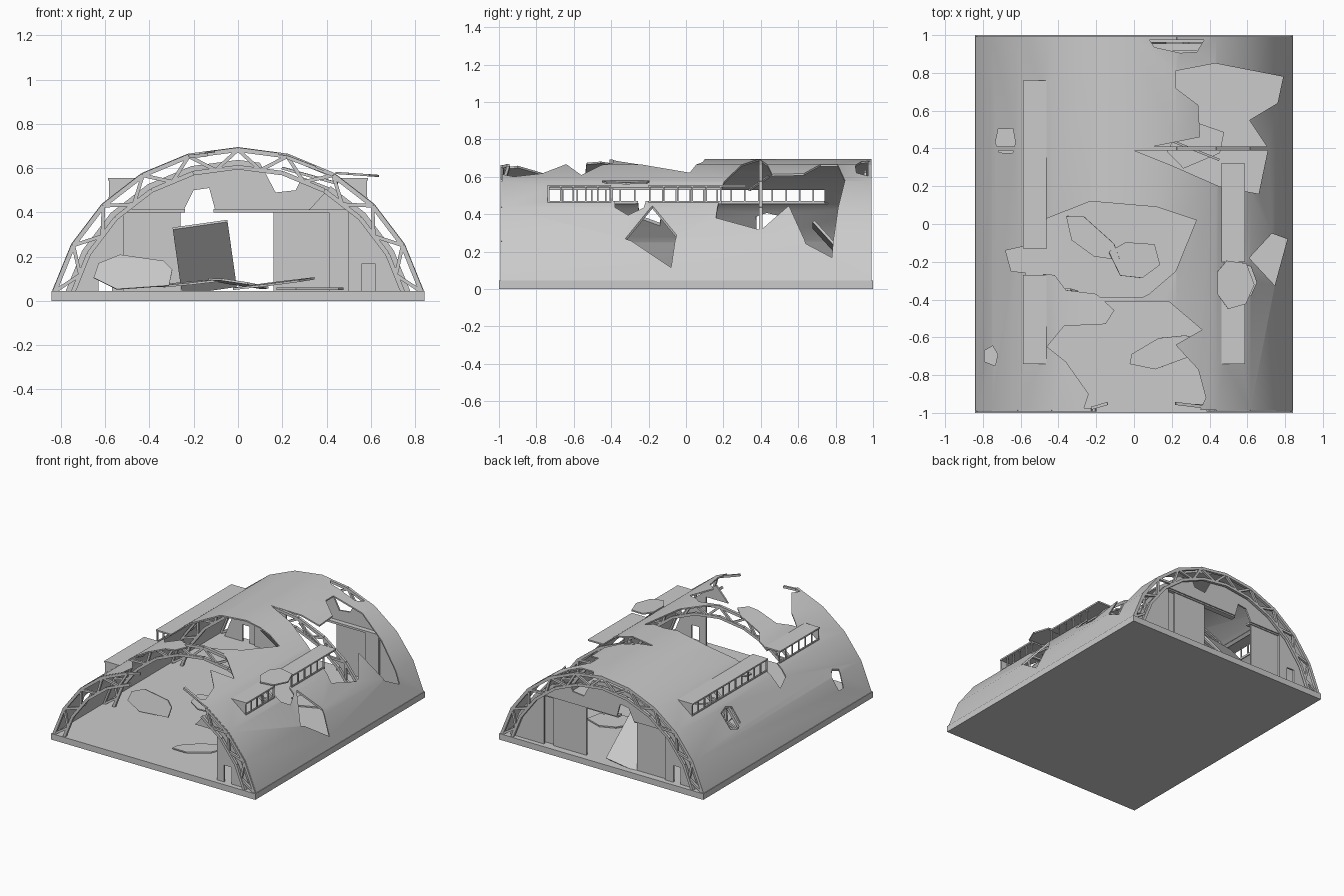
import bpy, bmesh, math, random
from mathutils import Vector, Euler

if "Cube" in bpy.data.objects:
    bpy.data.objects.remove(bpy.data.objects["Cube"])

R, CZ, HALF, N = 0.868, -0.173, math.radians(75.4), 10
FLOOR = 0.045
random.seed(4)


def arc_pt(r, k):
    a = -HALF + 2 * HALF * k / N
    return (r * math.sin(a), CZ + r * math.cos(a))


def arc(r):
    return [arc_pt(r, k) for k in range(N + 1)]


def finish(bm, name):
    bmesh.ops.recalc_face_normals(bm, faces=bm.faces[:])
    me = bpy.data.meshes.new(name)
    bm.to_mesh(me)
    bm.free()
    ob = bpy.data.objects.new(name, me)
    bpy.context.collection.objects.link(ob)
    return ob


def prism(name, pts, axis, a, b):
    """Extrude a 2D outline along y (outline in xz) or z (outline in xy)."""
    bm = bmesh.new()
    put = (lambda p, t: (p[0], t, p[1])) if axis == 'Y' else (lambda p, t: (p[0], p[1], t))
    lo = [bm.verts.new(put(p, a)) for p in pts]
    hi = [bm.verts.new(put(p, b)) for p in pts]
    bm.faces.new(lo)
    bm.faces.new(hi)
    n = len(pts)
    for i in range(n):
        bm.faces.new((lo[i], lo[(i + 1) % n], hi[(i + 1) % n], hi[i]))
    return finish(bm, name)


def rect(x0, x1, z0, z1):
    return [(x0, z0), (x1, z0), (x1, z1), (x0, z1)]


def ragged(x, y, rx, ry, n):
    """Irregular n-sided outline around a centre."""
    out = []
    for i in range(n):
        a, s = math.tau * (i + random.uniform(-.2, .2)) / n, random.uniform(.85, 1.1)
        out.append((x + rx * s * math.cos(a), y + ry * s * math.sin(a)))
    return out


def cut(ob, pts, axis='Z', a=0.06, b=1.2):
    cutter = prism("cutter", pts, axis, a, b)
    cutter.hide_render = True
    m = ob.modifiers.new("cut", 'BOOLEAN')
    m.operation, m.solver, m.object = 'DIFFERENCE', 'EXACT', cutter
    dg = bpy.context.evaluated_depsgraph_get()
    me = bpy.data.meshes.new_from_object(ob.evaluated_get(dg))
    ob.modifiers.clear()
    ob.data = me
    bpy.data.objects.remove(cutter)


def bar(bm, p, q, w=0.016):
    p, q = Vector(p), Vector(q)
    rot = (q - p).to_track_quat('X', 'Z').to_matrix().to_4x4()
    for v in bmesh.ops.create_cube(bm, size=1)['verts']:
        v.co = (p + q) / 2 + rot @ Vector((v.co.x * (q - p).length, v.co.y * w, v.co.z * w))


def box(bm, *lim):
    for v in bmesh.ops.create_cube(bm, size=1)['verts']:
        v.co = [(lim[2 * i] + lim[2 * i + 1]) / 2 + v.co[i] * (lim[2 * i + 1] - lim[2 * i]) for i in range(3)]


def shard(name, loc, rx, ry, n, tilt):
    """Torn flat sheet lying tilted at a place."""
    ob = prism(name, ragged(0, 0, rx, ry, n), 'Z', -.005, .005)
    ob.location = loc
    ob.rotation_euler = Euler([math.radians(t) for t in tilt])


def truss(name, y, segs):
    bm = bmesh.new()
    node = lambda r, k: Vector((arc_pt(r, k)[0], y, arc_pt(r, k)[1]))
    ro, ri = R - .012, R - .091
    for k in segs:
        mid = (node(ri, k) + node(ri, k + 1)) / 2
        bar(bm, node(ro, k), node(ro, k + 1), 0.02)
        bar(bm, node(ri, k), node(ri, k + 1), 0.02)
        bar(bm, node(ro, k), mid)
        bar(bm, mid, node(ro, k + 1))
    finish(bm, name)


# Floor slab
prism("floor_slab", rect(-0.843, 0.843, 0, FLOOR), 'Y', -1, 1)

# Vaulted skin
skin = prism("roof_skin", arc(R) + arc(R - 0.01)[::-1], 'Y', -0.985, 0.993)
# middle roof hole
cut(skin, [(-.46, .03), (-.23, .12), (.12, .09), (.33, .02), (.22, -.25), (.08, -.37), (-.1, -.46),
           (-.2, -.37), (-.36, -.35), (-.42, -.27), (-.65, -.25), (-.68, -.14), (-.5, -.1)])
# front roof hole, open to the front edge
cut(skin, [(0, -.39), (-.1, -.45), (-.15, -.53), (-.37, -.54), (-.46, -.65), (-.36, -.73), (-.24, -.9),
           (-.29, -1.05), (.32, -1.05), (.38, -.92), (.34, -.77), (.22, -.64), (.36, -.56), (.16, -.39)])
# right rear roof hole
cut(skin, [(.22, .81), (.43, .85), (.79, .78), (.76, .64), (.61, .55), (.71, .4), (.66, .16), (.45, .2),
           (.2, .31), (0, .39), (.35, .46), (.34, .63), (.22, .72)])
# small holes and the slots under the window strips
cut(skin, [(.73, -.05), (.812, -.08), (.745, -.325), (.61, -.18)])
cut(skin, ragged(.58, -.3, .08, .1, 6))
cut(skin, ragged(-.68, .44, .06, .075, 6))
cut(skin, ragged(-.76, -.7, .045, .055, 5))
cut(skin, ragged(.23, 1, .17, .11, 8))
for x in (-.528, .528):
    cut(skin, rect(x - .046, x + .046, -.73, .74 if x < 0 else .3))
bpy.context.view_layer.objects.active = skin
skin.select_set(True)
bpy.ops.object.shade_smooth_by_angle(angle=math.radians(20))

# Lattice arches: back and inner ones whole, front one broken at the crown
truss("back_arch_truss", 0.983, range(N))
truss("rear_inner_truss", 0.4, range(N))
truss("front_inner_truss", -0.4, range(N))
truss("front_left_truss", -0.983, range(4))
truss("front_right_truss", -0.983, range(7, N))
bm = bmesh.new()
bar(bm, (-.225, -.975, .652), (-.14, -.95, .66))
bar(bm, (.43, -.975, .57), (.22, -.95, .65))
bar(bm, (.2, .44, .6), (.45, .34, .53), 0.012)
finish(bm, "bent_roof_bars")


# Roof window strips; both are broken in two
def window_strip(name, s, y0, y1, roof_end):
    bm = bmesh.new()
    sx = lambda a, b: sorted((s * a, s * b))
    box(bm, *sx(.46, .587), y0, roof_end, .545, .556)
    box(bm, *sx(.572, .584), y0, y1, .455, .47)
    n = round((y1 - y0) / .075)
    for i in range(n + 1):
        y = y0 + .005 + (y1 - y0 - .01) * i / n
        box(bm, *sx(.573, .583), y - .004, y + .004, .46, .548)
    finish(bm, name)


def window_cap(name, s, y):
    prism(name, [(s * .47, .548), (s * .582, .548), (s * .582, .465)], 'Y', y, y + .01)


window_strip("left_window_strip_front", -1, -.74, -.27, -.27)
window_strip("left_window_strip_rear", -1, -.13, .76, .76)
window_strip("right_window_strip_front", 1, -.74, -.4, -.4)
window_strip("right_window_strip_rear", 1, -.2, .19, .32)
window_cap("left_front_window_cap", -1, -.74)
window_cap("left_rear_window_cap", -1, .75)
window_cap("right_front_window_cap", 1, -.74)

# Back end wall with the wide doorway, side door and damage
wall = prism("back_wall", arc(0.81), 'Y', .952, .964)
for pts in (rect(-.5, .5, 0, .41), rect(-.63, -.57, 0, .17),
            [(-.25, .4), (-.2, .5), (-.13, .51), (-.1, .4)],
            [(.08, .66), (.17, .49), (.26, .5), (.29, .56), (.42, .51), (.41, .6), (.25, .68)]):
    cut(wall, pts, 'Y', .9, 1)
for name, x0, x1, y in (("door_leaf_left", -.52, -.26, .935), ("door_leaf_inner", .16, .43, .935),
                        ("door_leaf_outer", .41, .52, .918)):
    prism(name, rect(x0, x1, FLOOR, .4), 'Y', y, y + .013)
prism("door_rail_left", rect(-.52, -.24, .4, .415), 'Y', .915, .955)
prism("door_rail_right", rect(-.11, .52, .4, .415), 'Y', .915, .955)
leaf = prism("fallen_door_leaf", rect(-.125, .125, 0, .4), 'Y', -.007, .007)
leaf.location = (-.13, .95, .05)
leaf.rotation_euler = (math.radians(42), math.radians(-8), 0)

# Surviving right part of the front end wall
wall = prism("front_wall", arc(0.81), 'Y', -.964, -.952)
for pts in ([(-1, -.2), (.5, -.2), (.5, .41), (.32, .41), (.42, .52), (.43, .9), (-1, .9)],
            rect(.56, .62, 0, .17)):
    cut(wall, pts, 'Y', -1.1, -.9)

# Torn sheets and rubble
shard("loose_roof_panel", (.53, -.31, .572), .11, .14, 7, (0, 4, 0))
shard("leaning_sheet", (-.47, -.36, .13), .2, .085, 7, (75, 0, 0))
shard("crumpled_sheet_left", (-.22, -.08, .08), .17, .08, 6, (6, -4, -40))
shard("crumpled_sheet_right", (0, -.19, .08), .16, .11, 6, (-5, 8, -10))
shard("fallen_sheet", (.16, -.67, .078), .21, .08, 7, (0, -7, 15))
shard("rear_fallen_sheet", (.33, .42, .055), .17, .11, 6, (0, 0, 20))
